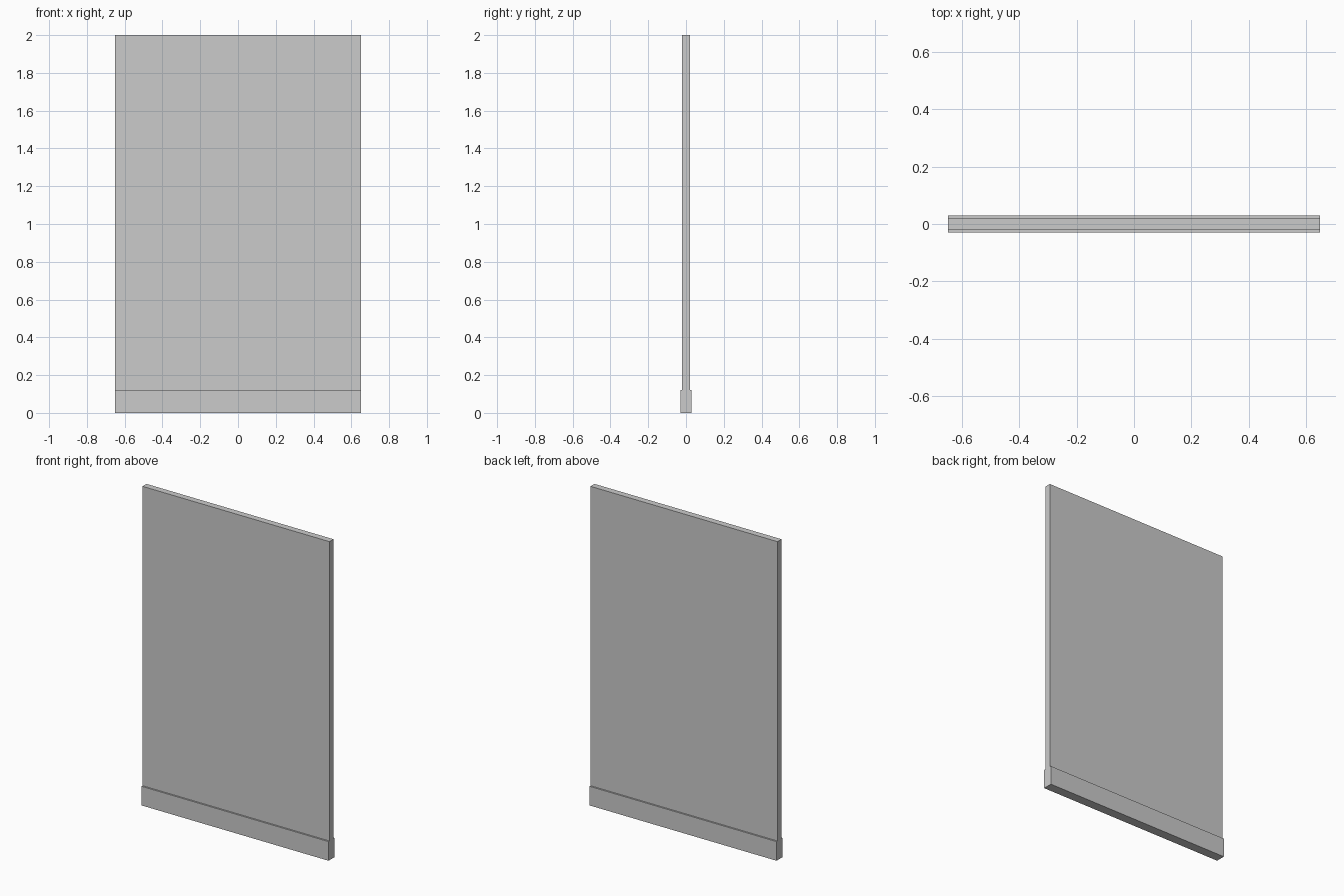
import bpy

if "Cube" in bpy.data.objects:
    bpy.data.objects.remove(bpy.data.objects["Cube"])


def box(name, size, z_bottom):
    """Box centred on x and y, resting at z_bottom."""
    sx, sy, sz = size
    bpy.ops.mesh.primitive_cube_add(size=1, location=(0, 0, z_bottom + sz / 2))
    ob = bpy.context.object
    ob.name = name
    ob.scale = size
    bpy.ops.object.transform_apply(location=False, rotation=False, scale=True)
    return ob


WIDTH = 1.30
BASE_H = 0.12

# Thicker rail along the floor
box("base_rail", (WIDTH, 0.06, BASE_H), 0)

# Thin upright panel standing on the rail
box("panel", (WIDTH, 0.04, 2.0 - BASE_H), BASE_H)
